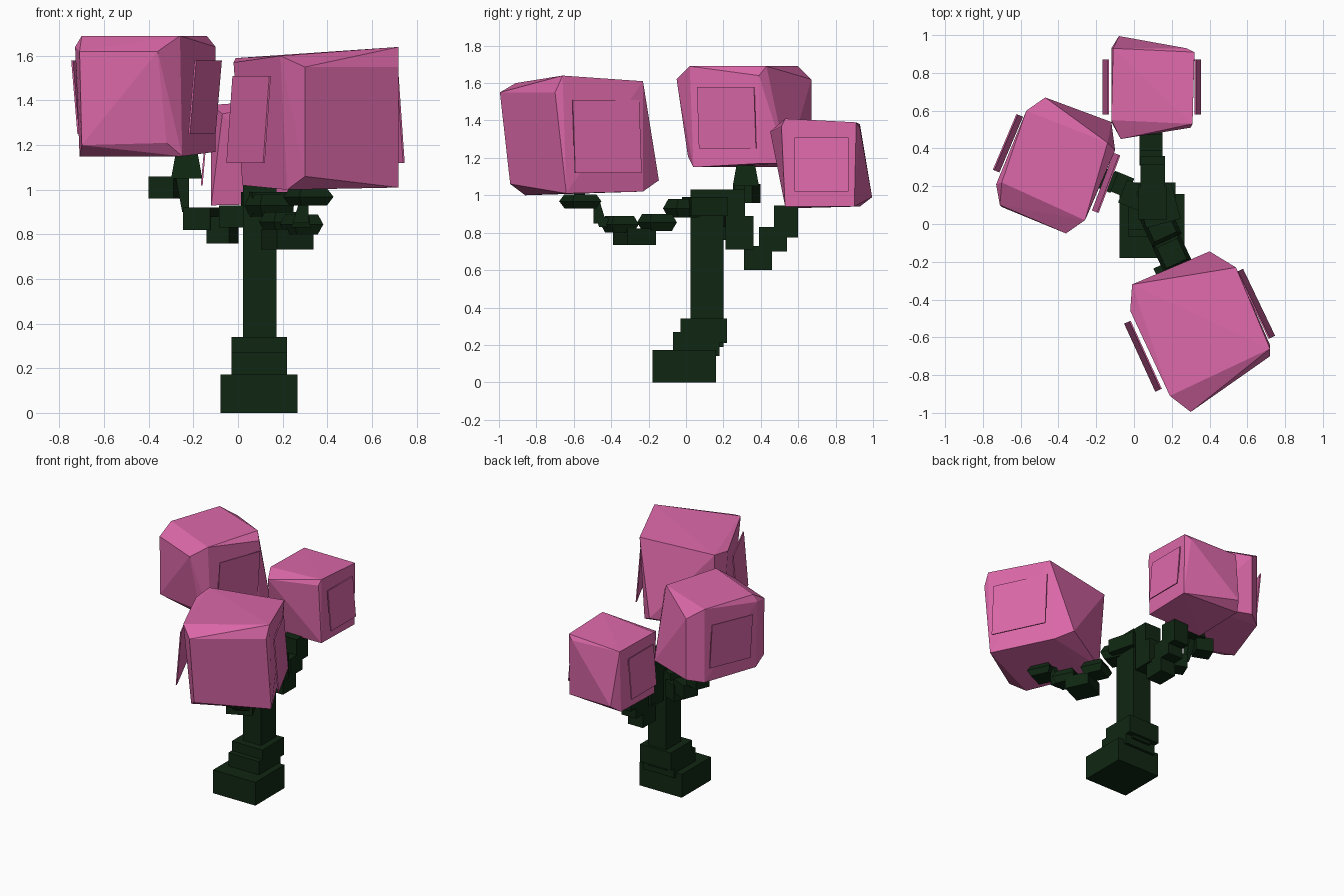
import bpy
import bmesh
from math import radians, cos, sin
from mathutils import Vector, Matrix

default_cube = bpy.data.objects.get("Cube")
if default_cube:
    bpy.data.objects.remove(default_cube, do_unlink=True)


def make_material(name, colour):
    material = bpy.data.materials.new(name)
    material.use_nodes = True
    material.diffuse_color = colour
    shader = next(n for n in material.node_tree.nodes if n.type == "BSDF_PRINCIPLED")
    shader.inputs["Base Color"].default_value = colour
    shader.inputs["Roughness"].default_value = 0.9
    return material


bark = make_material("dark green bark", (0.005, 0.02, 0.006, 1))
blossom = make_material("pink blossom", (0.72, 0.14, 0.4, 1))


def hull(name, points, material):
    """Faceted solid wrapped around a handful of corner points."""
    bm = bmesh.new()
    for point in points:
        bm.verts.new(point)
    result = bmesh.ops.convex_hull(bm, input=bm.verts[:])
    loose = [v for v in bm.verts if not v.link_faces]
    bmesh.ops.delete(bm, geom=loose, context="VERTS")
    bmesh.ops.dissolve_limit(bm, angle_limit=radians(1),
                             verts=bm.verts[:], edges=bm.edges[:])
    bmesh.ops.recalc_face_normals(bm, faces=bm.faces[:])
    mesh = bpy.data.meshes.new(name)
    bm.to_mesh(mesh)
    bm.free()
    mesh.materials.append(material)
    obj = bpy.data.objects.new(name, mesh)
    bpy.context.collection.objects.link(obj)
    return obj


def block(name, centre, size, turn=0, pinch=1):
    """Box turned about z; pinch narrows its top and bottom around a full-width waist."""
    levels = [(-1, pinch), (1, pinch)]
    if pinch != 1:
        levels.append((0, 1))
    spin = Matrix.Rotation(radians(turn), 3, "Z")
    half = Vector(size) / 2
    points = [Vector(centre) + spin @ Vector((sx * half.x * scale, sy * half.y * scale, level * half.z))
              for level, scale in levels for sx in (-1, 1) for sy in (-1, 1)]
    return hull(name, points, bark)


def link(name, bottom, top, bottom_width, top_width):
    """Tapered twig joining two blocks."""
    points = [Vector(end) + Vector((sx, sy, 0)) * width / 2
              for end, width in ((bottom, bottom_width), (top, top_width))
              for sx in (-1, 1) for sy in (-1, 1)]
    return hull(name, points, bark)


def leaf_plate(name, start, end, low, high, lean):
    """Thin sheet beside a crown; lean moves its top edge outward or inward."""
    a, b = Vector((*start, 0)), Vector((*end, 0))
    outward = (b - a).cross(Vector((0, 0, 1))).normalized()
    points = []
    for height, shift in ((low, -lean / 2), (high, lean / 2)):
        for corner in (a, b):
            for skin in (-0.004, 0.004):
                points.append(corner + outward * (shift + skin) + Vector((0, 0, height)))
    return hull(name, points, blossom)


# Trunk: stepped foot and a square column
block("trunk_foot", (0.095, -0.01, 0.086), (0.345, 0.34, 0.172))
block("trunk_step_lower", (0.095, 0.055, 0.205), (0.25, 0.25, 0.13))
block("trunk_step_upper", (0.095, 0.095, 0.275), (0.25, 0.25, 0.13))
block("trunk_column", (0.097, 0.112, 0.61), (0.15, 0.175, 0.84))
block("trunk_knot", (0.13, 0.1, 0.94), (0.19, 0.2, 0.1), 15)

# Branch reaching forward
front_blocks = [
    ((0.14, -0.01, 0.93), (0.17, 0.17, 0.1), 0.75),
    ((0.2, -0.155, 0.855), (0.16, 0.16, 0.09), 0.75),
    ((0.22, -0.275, 0.778), (0.18, 0.17, 0.09), 1),
    ((0.285, -0.355, 0.845), (0.14, 0.16, 0.09), 0.75),
    ((0.315, -0.565, 0.968), (0.17, 0.17, 0.075), 0.75),
]
for i, (centre, size, pinch) in enumerate(front_blocks):
    block(f"front_branch_{i}", centre, size, 25, pinch)
link("front_branch_twig", (0.28, -0.46, 0.85), (0.3, -0.48, 0.98), 0.07, 0.03)
link("front_branch_bridge", (0.28, -0.42, 0.83), (0.29, -0.45, 0.88), 0.09, 0.06)
link("front_branch_top", (0.32, -0.57, 0.97), (0.33, -0.57, 1.06), 0.06, 0.06)

# Branch reaching back
back_blocks = [
    ((0.1, 0.25, 0.96), (0.13, 0.13, 0.14)),
    ((0.1, 0.285, 0.8), (0.13, 0.15, 0.18)),
    ((0.09, 0.385, 0.665), (0.12, 0.15, 0.13)),
    ((0.09, 0.465, 0.765), (0.12, 0.15, 0.13)),
    ((0.09, 0.535, 0.86), (0.12, 0.13, 0.17)),
]
for i, (centre, size) in enumerate(back_blocks):
    block(f"back_branch_{i}", centre, size)
link("back_branch_top", (0.09, 0.56, 0.9), (0.09, 0.58, 1), 0.06, 0.06)

# Branch reaching to the right side
right_blocks = [
    ((0, 0.15, 0.88), (0.13, 0.13, 0.1)),
    ((-0.07, 0.21, 0.82), (0.11, 0.11, 0.12)),
    ((-0.165, 0.24, 0.87), (0.13, 0.11, 0.1)),
    ((-0.325, 0.325, 1.01), (0.12, 0.11, 0.1)),
]
for i, (centre, size) in enumerate(right_blocks):
    block(f"right_branch_{i}", centre, size, -22)
link("right_branch_twig", (-0.235, 0.26, 0.9), (-0.25, 0.29, 1.06), 0.03, 0.06)
link("right_branch_top", (-0.23, 0.32, 1.05), (-0.23, 0.32, 1.16), 0.14, 0.1)

# Blossom crowns: skewed cubes with chipped edges
hull("front_crown", [
    (-0.01, -0.32, 1.59), (0.54, -0.23, 1.61), (0.72, -0.66, 1.64),
    (0.19, -0.91, 1.6), (0.3, -0.995, 1.55), (0.72, -0.7, 1.55),
    (-0.02, -0.46, 1.57), (0.3, -0.94, 1.06), (0.22, -0.86, 1.0),
    (0.72, -0.64, 1.01), (0.02, -0.46, 1.02), (0.4, -0.145, 1.08),
    (0.5, -0.23, 1.02), (0.02, -0.34, 1.03)], blossom)
hull("right_crown", [
    (-0.7, 0.22, 1.69), (-0.57, 0.6, 1.69), (-0.14, 0.43, 1.69),
    (-0.26, 0.02, 1.69), (-0.36, -0.05, 1.62), (-0.71, 0.1, 1.62),
    (-0.73, 0.21, 1.64), (-0.1, 0.39, 1.64), (-0.47, 0.67, 1.62),
    (-0.7, 0.09, 1.2), (-0.32, 0.01, 1.21), (-0.25, 0.04, 1.15),
    (-0.71, 0.2, 1.15), (-0.57, 0.6, 1.15), (-0.47, 0.67, 1.17),
    (-0.12, 0.54, 1.17), (-0.1, 0.39, 1.17)], blossom)
hull("back_crown", [
    (-0.12, 0.55, 1.38), (0.31, 0.53, 1.41), (0.32, 0.91, 1.39),
    (-0.11, 0.93, 1.38), (-0.07, 0.45, 1.34), (0.3, 0.51, 1.37),
    (0.28, 0.93, 1.36), (0.31, 0.53, 0.94), (-0.12, 0.54, 0.93),
    (0.32, 0.9, 0.94), (-0.12, 0.93, 0.94), (-0.08, 0.995, 0.99)], blossom)

# Thin sheets beside the crowns, listed so that each faces outward
plates = [
    ("front_crown", (-0.035, -0.52), (0.13, -0.88), 1.12, 1.51, -0.03),
    ("front_crown", (0.73, -0.6), (0.56, -0.245), 1.12, 1.51, -0.03),
    ("right_crown", (-0.605, 0.575), (-0.73, 0.28), 1.25, 1.58, 0.03),
    ("right_crown", (-0.205, 0.065), (-0.09, 0.37), 1.25, 1.58, 0.03),
    ("back_crown", (-0.15, 0.87), (-0.15, 0.58), 1.02, 1.31, -0.025),
    ("back_crown", (0.338, 0.58), (0.338, 0.87), 1.02, 1.31, -0.025),
]
for i, (crown, start, end, low, high, lean) in enumerate(plates):
    leaf_plate(f"{crown}_plate_{i}", start, end, low, high, lean)
